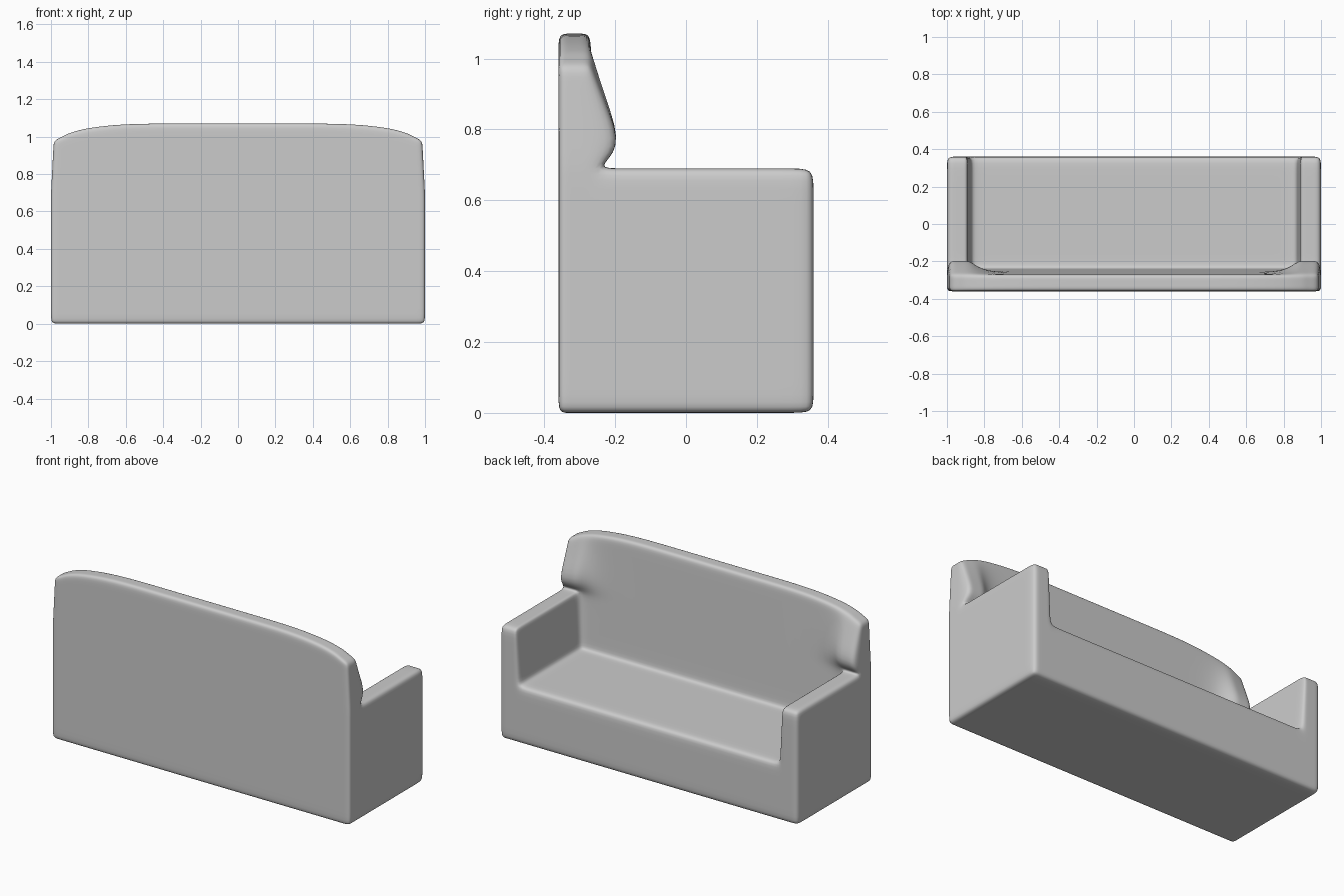
import bpy
import bmesh
from itertools import product

cube = bpy.data.objects.get("Cube")
if cube:
    bpy.data.objects.remove(cube, do_unlink=True)

# Upholstery colour
GREY = (0.6, 0.6, 0.6, 1.0)
fabric = bpy.data.materials.new("grey_fabric")
fabric.use_nodes = True
fabric.diffuse_color = GREY
fabric.node_tree.nodes["Principled BSDF"].inputs["Base Color"].default_value = GREY

# Main dimensions
ARM_IN, BACK_FRONT, SEAT_Z, ARM_Z, TOP_Z = 0.87, -0.24, 0.35, 0.69, 1.07

# Loop positions of the control cage, tight near the rounded edges
half = [0.3, 0.6, 0.8, ARM_IN, 0.91, 0.955, 1.0]
xs = [-x for x in reversed(half)] + half
ys = [-0.36, -0.33, -0.3, BACK_FRONT, -0.19, 0.0, 0.3, 0.36]
zs = [0.0, 0.05, 0.3, SEAT_Z, 0.39, 0.63, ARM_Z, 0.76, 0.9, 1.02, TOP_Z]


def filled(i, j, k):
    """True when a cage cell lies inside the base, an arm or the backrest."""
    if not (0 <= i < len(xs) - 1 and 0 <= j < len(ys) - 1 and 0 <= k < len(zs) - 1):
        return False
    x = abs(xs[i] + xs[i + 1]) / 2
    y = (ys[j] + ys[j + 1]) / 2
    z = (zs[k] + zs[k + 1]) / 2
    return z < SEAT_Z or y < BACK_FRONT or (x > ARM_IN and z < ARM_Z)


def shaped(x, y, z):
    """Lean the backrest, sweep it into the arms and round its top corners."""
    ax, side = abs(x), (1 if x > 0 else -1)
    if y == BACK_FRONT and z > SEAT_Z:
        rise = (z - SEAT_Z) / (TOP_Z - SEAT_Z)
        y -= 0.03 * rise
        if ax >= ARM_IN and z > ARM_Z:
            y += 0.095 * (TOP_Z - z) / (TOP_Z - ARM_Z)
    if ax == ARM_IN and SEAT_Z < z <= ARM_Z:
        x += side * 0.02 * (z - SEAT_Z) / (ARM_Z - SEAT_Z)
    if z > ARM_Z:
        blend = (z - ARM_Z) / (TOP_Z - ARM_Z)
        z -= blend * 0.09 * (max(0, ax - 0.6) / 0.4) ** 2
        x -= side * 0.015 * blend * (ax > 0.95)
    return x, y, z


# One continuous skin around all filled cells
bm = bmesh.new()
verts = {}


def corner(index):
    if index not in verts:
        i, j, k = index
        verts[index] = bm.verts.new(shaped(xs[i], ys[j], zs[k]))
    return verts[index]


cells = product(range(len(xs) - 1), range(len(ys) - 1), range(len(zs) - 1))
for cell in cells:
    if not filled(*cell):
        continue
    for axis, step in product(range(3), (0, 1)):
        neighbour = list(cell)
        neighbour[axis] += 2 * step - 1
        if filled(*neighbour):
            continue
        u, v = (axis + 1) % 3, (axis + 2) % 3
        loop = []
        for du, dv in ((0, 0), (1, 0), (1, 1), (0, 1)):
            index = list(cell)
            index[axis] += step
            index[u] += du
            index[v] += dv
            loop.append(corner(tuple(index)))
        bm.faces.new(loop if step else loop[::-1])

bmesh.ops.recalc_face_normals(bm, faces=bm.faces)
for face in bm.faces:
    face.smooth = True
mesh = bpy.data.meshes.new("sofa_body")
bm.to_mesh(mesh)
bm.free()
mesh.materials.append(fabric)

sofa = bpy.data.objects.new("sofa_body", mesh)
bpy.context.collection.objects.link(sofa)

# Soft padded edges
soft = sofa.modifiers.new("soft_edges", "SUBSURF")
soft.levels = soft.render_levels = 2
